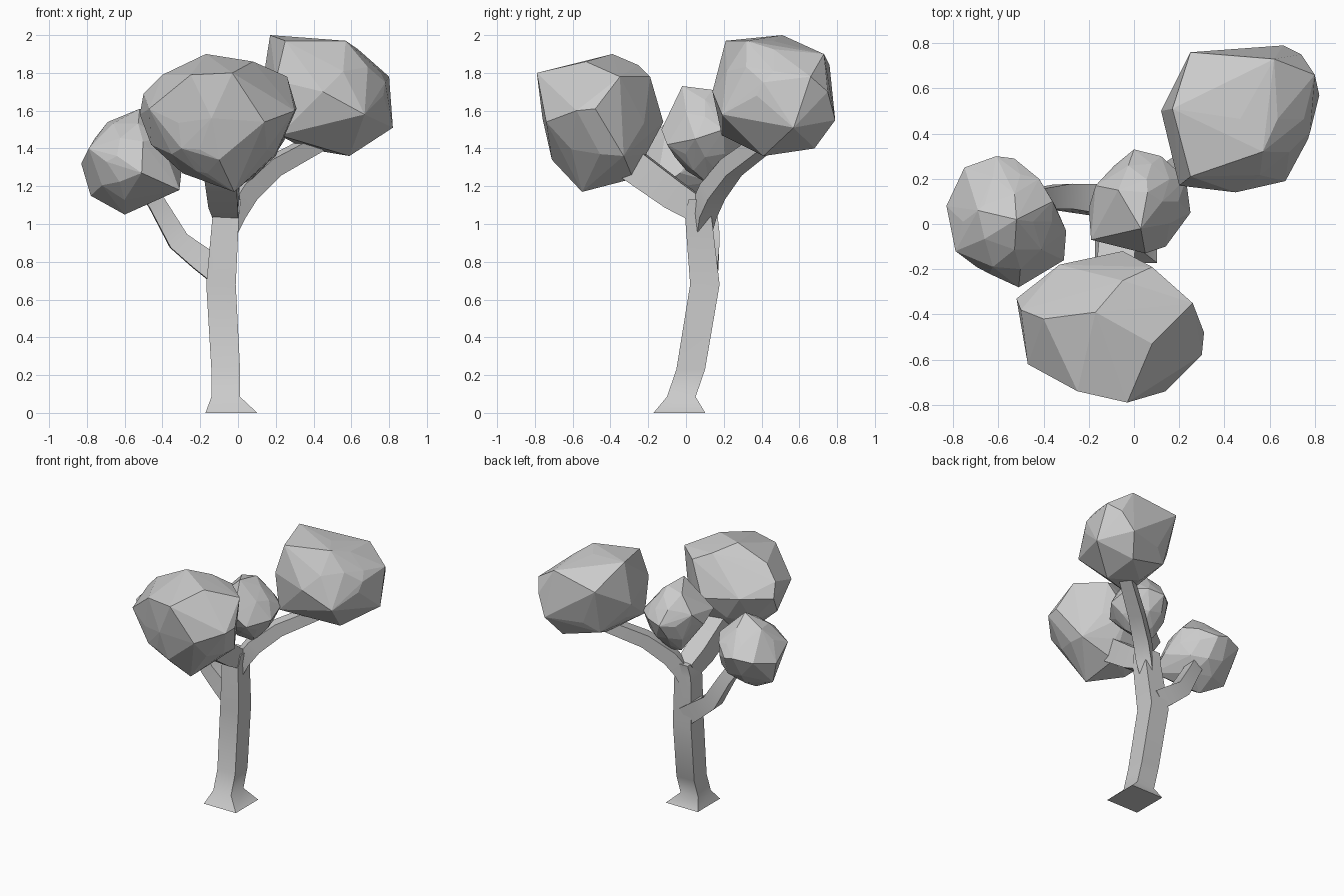
import bpy, bmesh, math
from mathutils import Vector


def finish(bm, name, smooth=False):
    bmesh.ops.recalc_face_normals(bm, faces=bm.faces[:])
    mesh = bpy.data.meshes.new(name)
    bm.to_mesh(mesh)
    bm.free()
    ob = bpy.data.objects.new(name, mesh)
    bpy.context.collection.objects.link(ob)
    if smooth:
        bpy.ops.object.select_all(action='DESELECT')
        ob.select_set(True)
        bpy.context.view_layer.objects.active = ob
        bpy.ops.object.shade_smooth_by_angle(angle=math.radians(50))
    return ob


def square_sweep(name, path, upright=False):
    """Square section along (x, y, z, half width) points."""
    bm = bmesh.new()
    pts = [Vector(p[:3]) for p in path]
    # one sideways direction per branch, so the section does not twist
    run = pts[-1] - pts[0]
    side = Vector((1, 0, 0)) if upright else run.cross(Vector((0, 0, 1))).normalized()
    rings = []
    for i, p in enumerate(pts):
        t = (pts[min(i + 1, len(pts) - 1)] - pts[max(i - 1, 0)]).normalized()
        up = Vector((0, 1, 0)) if upright else side.cross(t).normalized()
        h = path[i][3]
        rings.append([bm.verts.new(p + side * a * h + up * b * h)
                      for a, b in ((-1, -1), (1, -1), (1, 1), (-1, 1))])
    for r, s in zip(rings, rings[1:]):
        for k in range(4):
            bm.faces.new((r[k], r[(k + 1) % 4], s[(k + 1) % 4], s[k]))
    bm.faces.new(rings[0])
    bm.faces.new(rings[-1])
    return finish(bm, name, smooth=True)


def clump(name, corners, fill=0.85):
    """Faceted hull around an inner ball and the prominent corners."""
    lo = Vector([min(c[i] for c in corners) for i in range(3)])
    hi = Vector([max(c[i] for c in corners) for i in range(3)])
    mid, rad = (lo + hi) / 2, (hi - lo) / 2 * fill
    bm = bmesh.new()
    bmesh.ops.create_icosphere(bm, subdivisions=2, radius=1)
    for v in bm.verts:
        v.co = mid + v.co * rad
    bmesh.ops.delete(bm, geom=bm.faces[:] + bm.edges[:], context='EDGES_FACES')
    for c in corners:
        bm.verts.new(c)
    bmesh.ops.convex_hull(bm, input=bm.verts[:])
    loose = [v for v in bm.verts if not v.link_faces]
    bmesh.ops.delete(bm, geom=loose, context='VERTS')
    return finish(bm, name)


# Trunk with flared foot
square_sweep("trunk", [(-.035, -.035, 0, .137), (-.065, -.025, .085, .076),
                       (-.065, .025, .23, .076), (-.09, .1, .68, .078),
                       (-.065, .065, 1.04, .07), (-.05, .08, 1.13, .066)], True)

# Branches reaching into the foliage
square_sweep("left_branch", [(-.1, .1, .745, .068), (-.2, .11, .82, .064),
                             (-.315, .12, .91, .056), (-.43, .11, 1.11, .046),
                             (-.5, .08, 1.22, .045)])
square_sweep("front_branch", [(-.06, .07, 1.07, .066), (-.075, -.06, 1.15, .078),
                              (-.09, -.28, 1.31, .085), (-.1, -.36, 1.4, .08)])
square_sweep("back_branch", [(-.075, .07, .94, .045), (-.03, .09, 1.06, .055),
                             (.04, .14, 1.17, .055), (.18, .24, 1.3, .05),
                             (.4, .4, 1.42, .045), (.5, .46, 1.5, .04)])

# Foliage clumps
clump("front_foliage", [
    (-.03, -.79, 1.80), (-.17, -.39, 1.90), (-.40, -.42, 1.79), (.26, -.35, 1.78),
    (.08, -.53, 1.86), (-.25, -.74, 1.79), (-.52, -.33, 1.58), (-.47, -.62, 1.61),
    (.31, -.48, 1.61), (.30, -.58, 1.60), (.14, -.74, 1.54), (-.02, -.55, 1.17),
    (-.10, -.71, 1.34), (-.46, -.46, 1.42), (-.05, -.12, 1.54), (-.33, -.18, 1.58),
    (.2, -.33, 1.36), (-.05, -.25, 1.84), (.08, -.19, 1.78), (-.05, -.28, 1.24),
    (-.50, -.38, 1.69), (-.14, -.76, 1.56), (-.22, -.58, 1.28), (-.30, -.67, 1.40)],
    .86)
clump("back_foliage", [
    (.17, .51, 2.0), (.25, .21, 1.97), (.57, .32, 1.97), (.25, .76, 1.84),
    (.62, .73, 1.90), (.66, .79, 1.55), (.74, .75, 1.70), (.80, .66, 1.78),
    (.82, .57, 1.51), (.78, .41, 1.75), (.67, .19, 1.58), (.45, .14, 1.70),
    (.20, .17, 1.76), (.22, .19, 1.47), (.59, .41, 1.36), (.58, .68, 1.40),
    (.12, .50, 1.68), (.35, .48, 1.40), (.28, .65, 1.48)], .9)
clump("left_foliage", [
    (-.69, .06, 1.54), (-.52, .02, 1.61), (-.75, .25, 1.36), (-.61, .30, 1.38),
    (-.53, .29, 1.36), (-.42, .20, 1.42), (-.36, .10, 1.45), (-.30, -.03, 1.27),
    (-.31, -.16, 1.18), (-.51, -.28, 1.27), (-.64, -.22, 1.36), (-.79, -.12, 1.40),
    (-.83, .08, 1.32), (-.78, .05, 1.15), (-.60, 0, 1.05)])
clump("middle_foliage", [
    (.03, -.02, 1.73), (.06, .14, 1.71), (-.07, .15, 1.68), (-.20, .07, 1.45),
    (-.17, .17, 1.55), (0, .33, 1.48), (.12, .30, 1.5), (.23, .20, 1.5),
    (.25, .05, 1.45), (.14, -.10, 1.42), (.05, -.13, 1.50), (-.19, -.07, 1.52),
    (.05, .12, 1.21), (-.06, .14, 1.24)])
